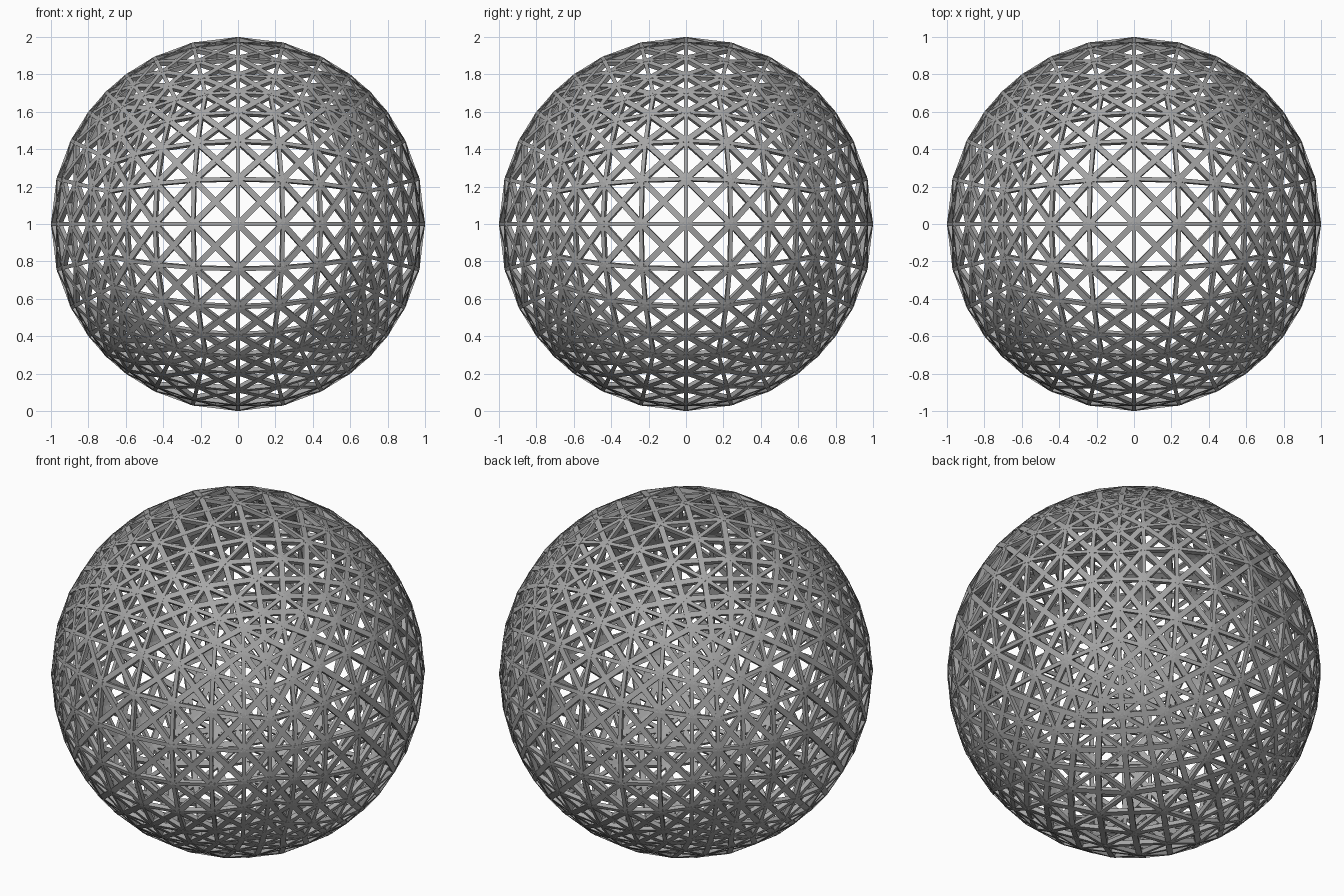
import bpy
import bmesh
from mathutils import Vector

cube = bpy.data.objects.get("Cube")
if cube:
    bpy.data.objects.remove(cube, do_unlink=True)

RADIUS = 1.0
DEPTH = 0.024
CENTRE = Vector((0, 0, RADIUS))

# One plain grey metal
grey = bpy.data.materials.new("grey_metal")
grey.use_nodes = True
colour = (0.38, 0.38, 0.38, 1)
grey.diffuse_color = colour
grey.node_tree.nodes["Principled BSDF"].inputs["Base Color"].default_value = colour


def add_beam(bm, a, b, width):
    """Flat-sided strut from a to b whose sides and ends point at the centre."""
    side = (b - a).cross(a + b).normalized() * width / 2
    inner = 1 - DEPTH / RADIUS
    rings = []
    for p in (a, b):
        section = (p - side, p + side, p * inner + side, p * inner - side)
        rings.append([bm.verts.new(v + CENTRE) for v in section])
    first, last = rings
    for i in range(4):
        j = (i + 1) % 4
        bm.faces.new((first[i], first[j], last[j], last[i]))
    bm.faces.new(first[::-1])
    bm.faces.new(last)


def make_struts(name, segments, width):
    bm = bmesh.new()
    for a, b in segments:
        add_beam(bm, a, b, width)
    bmesh.ops.recalc_face_normals(bm, faces=bm.faces)
    mesh = bpy.data.meshes.new(name)
    bm.to_mesh(mesh)
    bm.free()
    mesh.materials.append(grey)
    obj = bpy.data.objects.new(name, mesh)
    bpy.context.collection.objects.link(obj)
    return obj


# Cube of eight by eight cells per side, pushed out to a sphere
cage = bmesh.new()
bmesh.ops.create_cube(cage, size=2)
bmesh.ops.subdivide_edges(cage, edges=cage.edges[:], cuts=7, use_grid_fill=True)
for v in cage.verts:
    v.co = v.co.normalized() * RADIUS

# Struts along the grid lines, and a crossed pair in every cell
grid_lines = [tuple(v.co.copy() for v in e.verts) for e in cage.edges]
diagonals = []
for f in cage.faces:
    p = [v.co.copy() for v in f.verts]
    diagonals += [(p[0], p[2]), (p[1], p[3])]
cage.free()

make_struts("grid_struts", grid_lines, 0.021)
make_struts("cross_struts", diagonals, 0.031)
